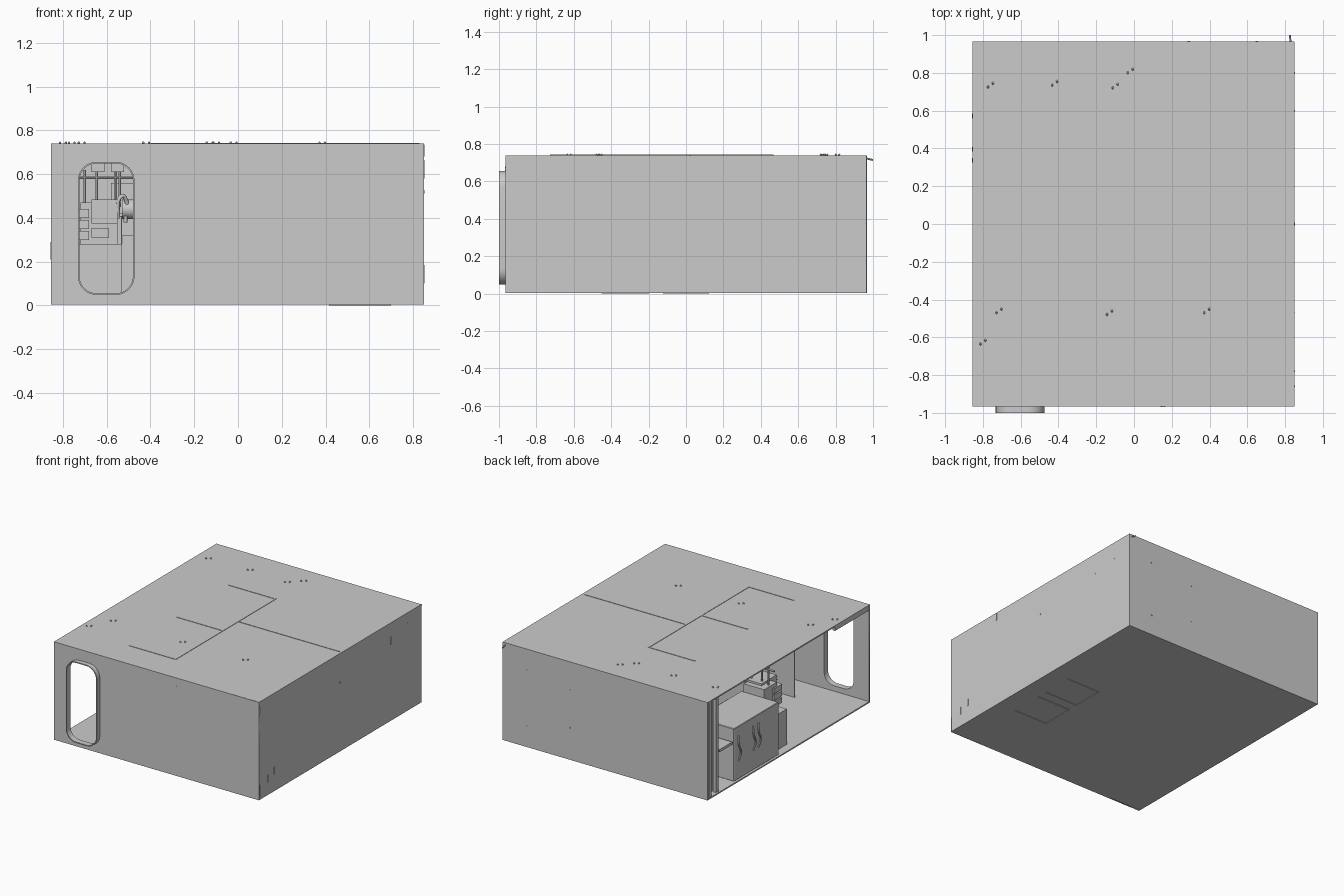
import bpy
import math
from mathutils import Vector

old = bpy.data.objects.get("Cube")
if old:
    bpy.data.objects.remove(old)

grey = bpy.data.materials.new("plain grey")
grey.use_nodes = True
COLOUR = (0.6, 0.6, 0.6, 1)
grey.diffuse_color = COLOUR
grey.node_tree.nodes["Principled BSDF"].inputs["Base Color"].default_value = COLOUR


def finish(obj, name):
    obj.name = name
    obj.data.materials.clear()
    obj.data.materials.append(grey)
    return obj


def box(name, x, y, z):
    """Block given by its (min, max) range on each axis."""
    lo, hi = Vector((x[0], y[0], z[0])), Vector((x[1], y[1], z[1]))
    bpy.ops.mesh.primitive_cube_add(size=1, location=(lo + hi) / 2)
    obj = bpy.context.object
    obj.scale = hi - lo
    return finish(obj, name)


def rod(name, start, end, radius, sides=12):
    start, end = Vector(start), Vector(end)
    bpy.ops.mesh.primitive_cylinder_add(vertices=sides, radius=radius,
                                        depth=(end - start).length,
                                        location=(start + end) / 2)
    obj = bpy.context.object
    obj.rotation_euler = (end - start).to_track_quat("Z", "Y").to_euler()
    bpy.ops.object.shade_smooth_by_angle()
    return finish(obj, name)


def rounded(x0, x1, z0, z1, r, steps=8):
    points = []
    corners = ((x1 - r, z1 - r), (x0 + r, z1 - r), (x0 + r, z0 + r), (x1 - r, z0 + r))
    for quarter, (cx, cz) in enumerate(corners):
        for i in range(steps + 1):
            a = math.pi / 2 * (quarter + i / steps)
            points.append((cx + r * math.cos(a), cz + r * math.sin(a)))
    return points


def to_mesh(curve, name):
    obj = bpy.data.objects.new(name, curve)
    bpy.context.collection.objects.link(obj)
    bpy.ops.object.select_all(action="DESELECT")
    obj.select_set(True)
    bpy.context.view_layer.objects.active = obj
    return obj


def upright_plate(name, loops, y0, y1):
    """Filled outline with holes, standing in the xz plane."""
    curve = bpy.data.curves.new(name, "CURVE")
    curve.dimensions = "2D"
    curve.fill_mode = "BOTH"
    curve.extrude = (y1 - y0) / 2
    for loop in loops:
        spline = curve.splines.new("POLY")
        spline.points.add(len(loop) - 1)
        for point, (x, z) in zip(spline.points, loop):
            point.co = (x, z, 0, 1)
        spline.use_cyclic_u = True
    obj = to_mesh(curve, name)
    obj.rotation_euler.x = math.pi / 2
    obj.location.y = (y0 + y1) / 2
    bpy.ops.object.convert(target="MESH")
    return finish(bpy.context.object, name)


def cable(name, points, radius):
    curve = bpy.data.curves.new(name, "CURVE")
    curve.dimensions = "3D"
    curve.bevel_depth = radius
    curve.bevel_resolution = 2
    spline = curve.splines.new("BEZIER")
    spline.bezier_points.add(len(points) - 1)
    for point, co in zip(spline.bezier_points, points):
        point.co = co
        point.handle_left_type = point.handle_right_type = "AUTO"
    to_mesh(curve, name)
    bpy.ops.object.convert(target="MESH")
    finish(bpy.context.object, name)


# Outer shell, open on the right-hand side
X0, X1, Y, Z0, Z1, T = -0.855, 0.85, 0.965, 0.004, 0.74, 0.01
box("floor", (X0, X1), (-Y, Y), (Z0, Z0 + T))
box("roof", (X0, X1), (-Y, Y), (Z1 - T, Z1))
box("back_wall", (X0, X1), (Y - T, Y), (Z0, Z1))
box("left_wall", (X1 - T, X1), (-Y, Y), (Z0, Z1))
outline = [(X0, Z0), (X1, Z0), (X1, Z1), (X0, Z1)]
door = rounded(-0.725, -0.48, 0.055, 0.65, 0.08)
upright_plate("front_wall", [outline, door], -Y, -Y + T)
upright_plate("door_frame", [rounded(-0.732, -0.473, 0.048, 0.657, 0.087), door],
              -1.0, -Y + T)
box("roof_beam", (X0, X0 + 0.02), (-Y, -0.55), (0.70, Z1 - T))

# Partitions, whose tops show through the roof
TOP = Z1 + 0.003
box("spine_partition", (-0.021, -0.009), (-0.727, 0.468), (Z0, TOP))
for y in (-0.722, -0.16, 0.465):
    box("bay_partition", (-0.4, -0.015), (y - 0.004, y + 0.004), (Z0, TOP))
box("cross_partition", (-0.015, 0.83), (0.017, 0.023), (Z0, TOP))

# Seams under the floor
for y in (-0.45, -0.2, -0.12, 0.12):
    box("floor_seam", (0.42, 0.7), (y - 0.003, y + 0.003), (0, Z0))
for y0, y1 in ((-0.45, -0.2), (-0.12, 0.12)):
    box("floor_seam_spine", (0.417, 0.423), (y0, y1), (0, Z0))

# Corner posts beside the open side
for x, y in ((-0.84, 0.93), (-0.83, 0.83), (-0.79, 0.83)):
    box("corner_post", (x - 0.012, x + 0.012), (y - 0.015, y + 0.015), (Z0, Z1 - T))

# Large cabinet with cables on its outer face
cabinet = box("cabinet", (-0.84, -0.53), (0.1, 0.63), (0.014, 0.41))
bevel = cabinet.modifiers.new("soft_edges", "BEVEL")
bevel.width = 0.008
for y, z in ((0.575, 0.15), (0.40, 0.16), (0.34, 0.16)):
    cable("cabinet_cable", [(-0.84, y, z), (-0.85, y - 0.015, z + 0.06),
                            (-0.85, y + 0.01, z + 0.13), (-0.84, y, z + 0.19)], 0.006)
box("rear_shelf", (-0.84, -0.5), (0.65, 0.8), (0.3, 0.32))
box("side_cabinet", (-0.53, -0.42), (0.1, 0.5), (0.014, 0.32))

# Machine in front of the cabinet
box("machine_base", (-0.79, -0.53), (-0.07, 0.1), (0.014, 0.28))
box("machine_tray", (-0.67, -0.59), (-0.09, 0.08), (0.31, 0.355))
box("machine_core", (-0.72, -0.55), (-0.05, 0.1), (0.28, 0.47))
box("machine_head", (-0.67, -0.55), (-0.12, 0.06), (0.375, 0.485))
for z in (0.30, 0.35, 0.40):
    box("control_block", (-0.73, -0.68), (-0.1, 0.0), (z, z + 0.04))
for z in (0.395, 0.42, 0.445, 0.47):
    box("head_rib", (-0.672, -0.548), (-0.125, -0.12), (z, z + 0.006))
rod("motor", (-0.53, -0.06, 0.44), (-0.47, -0.06, 0.44), 0.045, 20)
cable("machine_hose", [(-0.55, -0.1, 0.40), (-0.53, -0.11, 0.50),
                       (-0.515, -0.1, 0.49), (-0.515, -0.08, 0.38)], 0.009)

# Overhead supply with pipes
rod("supply_rail", (-0.75, 0.02, 0.585), (-0.45, 0.02, 0.585), 0.006)
for x in (-0.70, -0.645, -0.56, -0.54):
    rod("supply_pipe", (x, 0.02, 0.45), (x, 0.02, 0.62), 0.006)
for x in (-0.64, -0.55):
    box("supply_box", (x - 0.03, x + 0.03), (-0.01, 0.05), (0.61, 0.66))
box("wall_unit", (-0.58, -0.45), (0.85, Y - T), (0.42, 0.56))

# Bolt pairs on the roof
for x, y in ((-0.76, 0.735), (-0.42, 0.745), (-0.1, 0.73), (-0.02, 0.81),
             (-0.13, -0.47), (0.385, -0.46), (-0.8, -0.626), (-0.715, -0.46)):
    for side in (-0.013, 0.013):
        rod("roof_bolt", (x + side, y, Z1 - T), (x + side, y + side, Z1 + 0.006), 0.005, 8)

# Bolts and a seam on the back wall
for x, z in ((0.65, 0.58), (0.65, 0.16), (0.29, 0.53), (0.29, 0.245)):
    rod("back_bolt", (x, Y - T, z), (x, Y + 0.003, z), 0.006, 8)
box("back_seam", (0.738, 0.742), (Y, Y + 0.002), (Z0, Z1))
rod("back_hook", (0.83, Y - T, 0.725), (0.825, 1.0, 0.715), 0.005, 8)

# Small plates and bolts on the left and front walls
for y, z in ((-0.86, 0.14), (-0.78, 0.17), (0.6, 0.62), (0.8, 0.65), (-0.47, 0.72)):
    box("left_tab", (X1, X1 + 0.003), (y - 0.004, y + 0.004), (z - 0.04, z + 0.015))
rod("left_bolt", (X1 - T, 0, 0.52), (X1 + 0.003, 0, 0.52), 0.007, 8)
for x, z in ((0.145, 0.66), (0.16, 0.675)):
    rod("front_bolt", (x, -Y - 0.003, z), (x, -Y + T, z), 0.005, 8)
